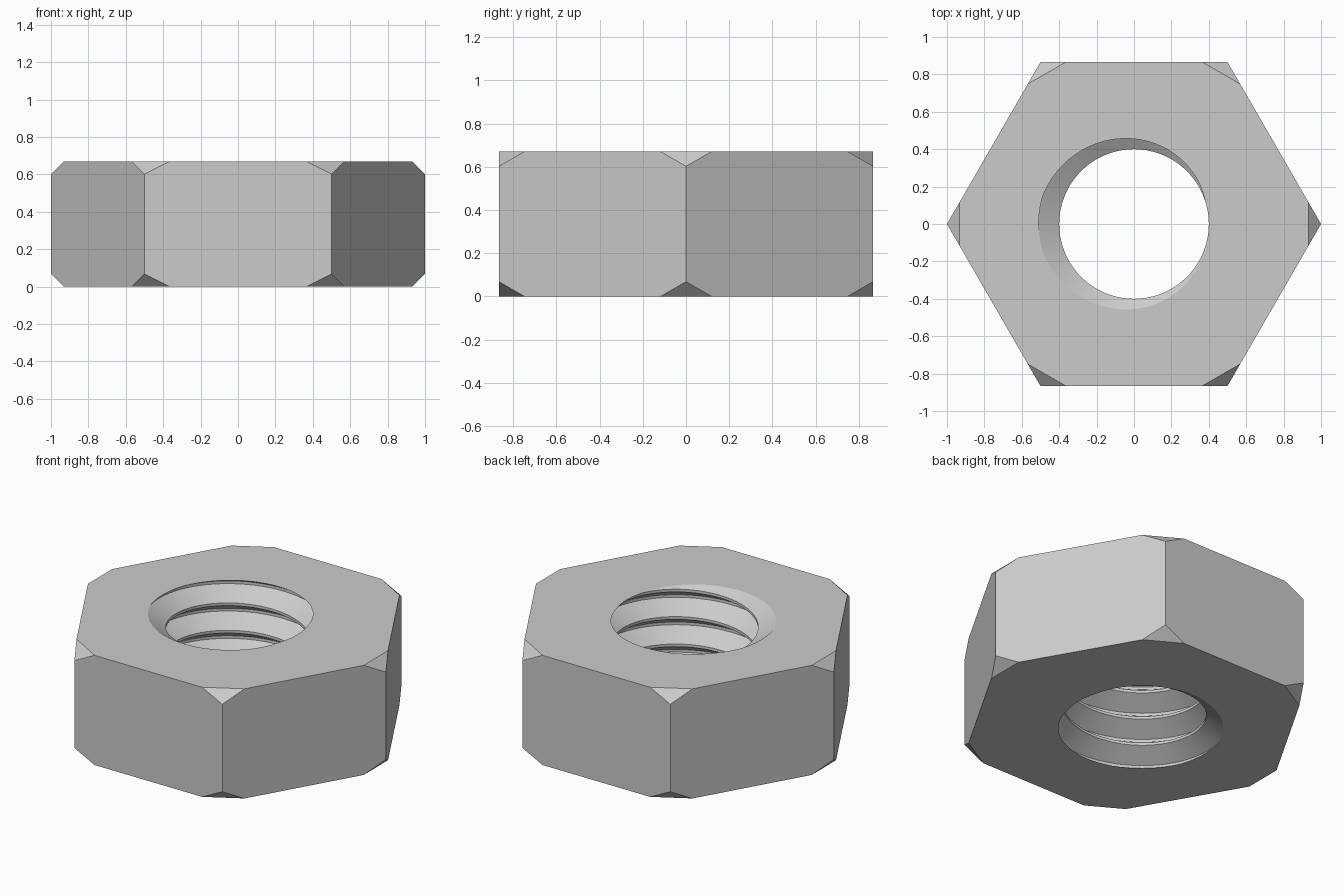
import bpy, bmesh, math
from mathutils import Vector

HEIGHT = 0.67
CHAMFER = 0.068
MINOR, MAJOR = 0.40, 0.51
TURNS = 4
PITCH = HEIGHT / TURNS
STEPS = 72

default = bpy.data.objects.get("Cube")
if default:
    bpy.data.objects.remove(default, do_unlink=True)

steel = bpy.data.materials.new("grey steel")
colour = (0.6, 0.6, 0.6, 1)
steel.use_nodes = True
steel.diffuse_color = colour
steel.node_tree.nodes["Principled BSDF"].inputs["Base Color"].default_value = colour


def slice_off(bm, point, normal):
    """Cut away everything on the normal's side of a plane; return the cut edges."""
    cut = bmesh.ops.bisect_plane(
        bm, geom=bm.verts[:] + bm.edges[:] + bm.faces[:], dist=1e-6,
        plane_co=point, plane_no=normal, clear_outer=True)
    return [g for g in cut["geom_cut"] if isinstance(g, bmesh.types.BMEdge)]


def add_thread(bm):
    """Right-hand helical groove, trimmed level with both ends of the nut."""
    # one pitch: upper and lower flanks around a narrow root
    profile = [(-0.45, MINOR), (-0.05, MAJOR), (0.05, MAJOR), (0.45, MINOR)]
    count = (TURNS + 4) * STEPS
    rows = []
    for j in range(count + 1):
        turn = j / STEPS
        c, s = math.cos(math.tau * turn), math.sin(math.tau * turn)
        rows.append([bm.verts.new((r * c, r * s, (turn - 2.5 + f) * PITCH))
                     for f, r in profile])
    for j in range(count):
        a, b = rows[j], rows[j + 1]
        for k in range(3):
            bm.faces.new((a[k], b[k], b[k + 1], a[k + 1]))
        # crest band joining this turn to the next one
        if j + STEPS < count:
            c, d = rows[j + STEPS], rows[j + STEPS + 1]
            bm.faces.new((a[3], b[3], d[0], c[0]))
    slice_off(bm, (0, 0, HEIGHT), (0, 0, 1))
    slice_off(bm, (0, 0, 0), (0, 0, -1))


def hex_block():
    """Hexagonal block with every corner sliced off at 45 degrees."""
    bm = bmesh.new()
    bmesh.ops.create_cone(bm, cap_ends=True, segments=6, radius1=1, radius2=1, depth=HEIGHT)
    # turn so that a corner points along x
    corner = max(bm.verts, key=lambda v: v.co.x).co
    turn = -math.atan2(corner.y, corner.x)
    for v in bm.verts:
        angle = math.atan2(v.co.y, v.co.x) + turn
        v.co = (math.cos(angle), math.sin(angle), v.co.z + HEIGHT / 2)
    for i in range(6):
        out = Vector((math.cos(i * math.pi / 3), math.sin(i * math.pi / 3), 0))
        for z, up in ((0, -1), (HEIGHT, 1)):
            edges = slice_off(bm, out * (1 - CHAMFER) + Vector((0, 0, z)),
                              out + Vector((0, 0, up)))
            bmesh.ops.holes_fill(bm, edges=edges, sides=0)
    return bm


bm = hex_block()

# open both ends of the block
bm.normal_update()
bmesh.ops.delete(bm, geom=[f for f in bm.faces if abs(f.normal.z) > 0.99],
                 context="FACES_ONLY")

# thread, built apart so that trimming leaves the block alone
thread = bmesh.new()
add_thread(thread)
thread_mesh = bpy.data.meshes.new("thread")
thread.to_mesh(thread_mesh)
thread.free()
bm.from_mesh(thread_mesh)
bpy.data.meshes.remove(thread_mesh)
bmesh.ops.remove_doubles(bm, verts=bm.verts, dist=1e-5)

# flat end faces between the hexagon and the threaded hole
for level in (0, HEIGHT):
    rim = [e for e in bm.edges if e.is_boundary
           and all(abs(v.co.z - level) < 1e-4 for v in e.verts)]
    bmesh.ops.triangle_fill(bm, edges=rim, use_beauty=True, normal=(0, 0, 1))

bmesh.ops.recalc_face_normals(bm, faces=bm.faces)
mesh = bpy.data.meshes.new("hex_nut")
bm.to_mesh(mesh)
bm.free()
mesh.materials.append(steel)
nut = bpy.data.objects.new("hex_nut", mesh)
bpy.context.collection.objects.link(nut)

bpy.ops.object.select_all(action="DESELECT")
bpy.context.view_layer.objects.active = nut
nut.select_set(True)
bpy.ops.object.shade_smooth_by_angle(angle=math.radians(30))
